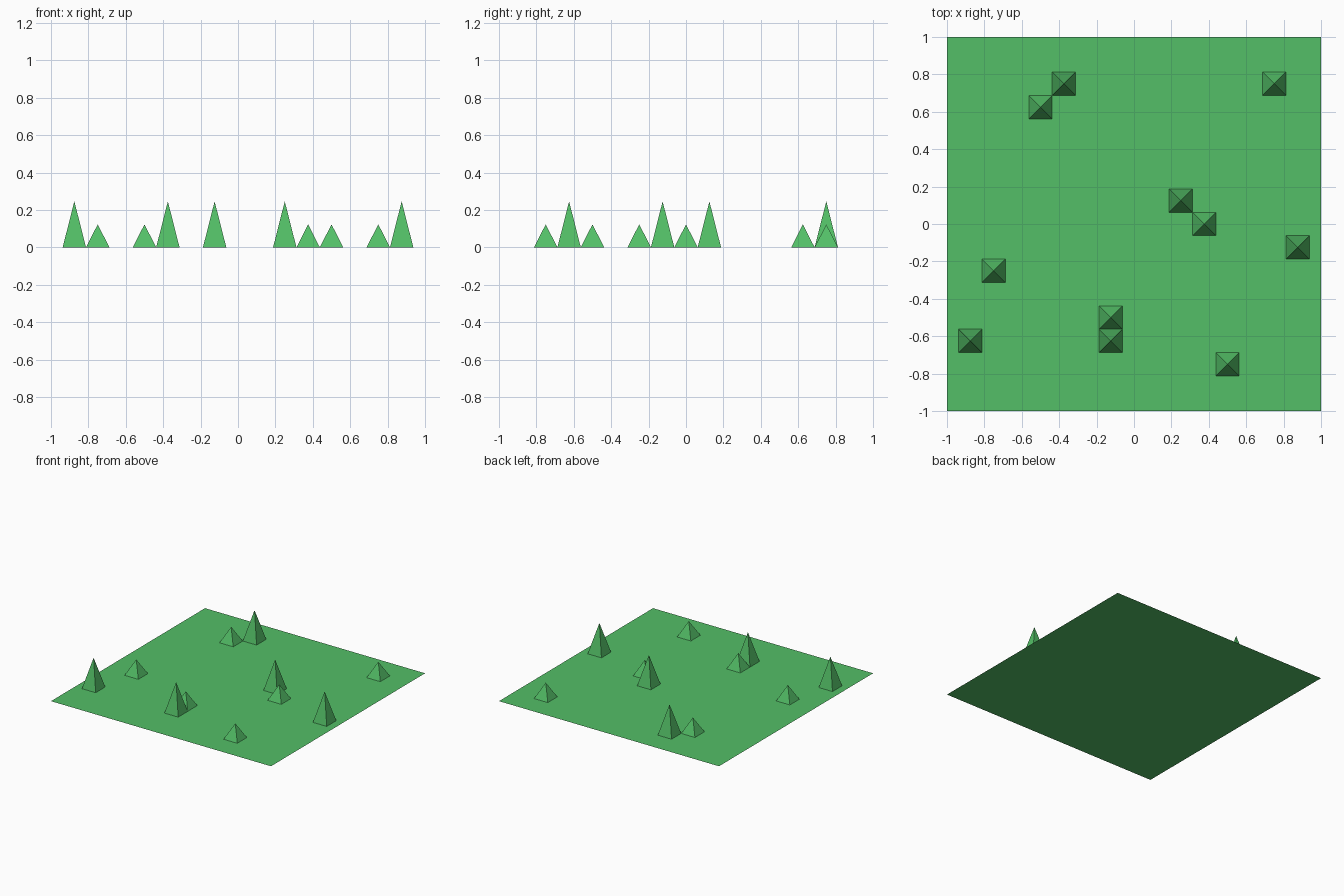
import bpy, bmesh

if "Cube" in bpy.data.objects:
    bpy.data.objects.remove(bpy.data.objects["Cube"])

green = bpy.data.materials.new("grass_green")
green.diffuse_color = (0.087, 0.52, 0.135, 1)
green.use_nodes = True
green.node_tree.nodes["Principled BSDF"].inputs["Base Color"].default_value = green.diffuse_color


def finish(bm, name):
    mesh = bpy.data.meshes.new(name)
    bm.to_mesh(mesh)
    bm.free()
    mesh.materials.append(green)
    obj = bpy.data.objects.new(name, mesh)
    bpy.context.collection.objects.link(obj)
    return obj


# Flat ground sheet
bm = bmesh.new()
bmesh.ops.create_grid(bm, x_segments=1, y_segments=1, size=1)
finish(bm, "ground_sheet")

CELL = 0.125  # layout grid spacing


# Square pyramid standing on the sheet, one cell wide
def pyramid(name, i, j, height):
    bm = bmesh.new()
    x, y, h = i * CELL, j * CELL, CELL / 2
    base = [bm.verts.new((x + a * h, y + b * h, 0))
            for a, b in ((-1, -1), (1, -1), (1, 1), (-1, 1))]
    tip = bm.verts.new((x, y, height))
    for k in range(4):
        bm.faces.new((base[k], base[(k + 1) % 4], tip))
    finish(bm, name)


# Tall and short trees, in grid cells from the centre
tall = [(-7, -5), (-3, 6), (-1, -5), (2, 1), (7, -1)]
short = [(-6, -2), (-4, 5), (-1, -4), (3, 0), (4, -6), (6, 6)]
for n, (i, j) in enumerate(tall):
    pyramid(f"tall_tree_{n + 1}", i, j, 0.246)
for n, (i, j) in enumerate(short):
    pyramid(f"short_tree_{n + 1}", i, j, 0.123)
